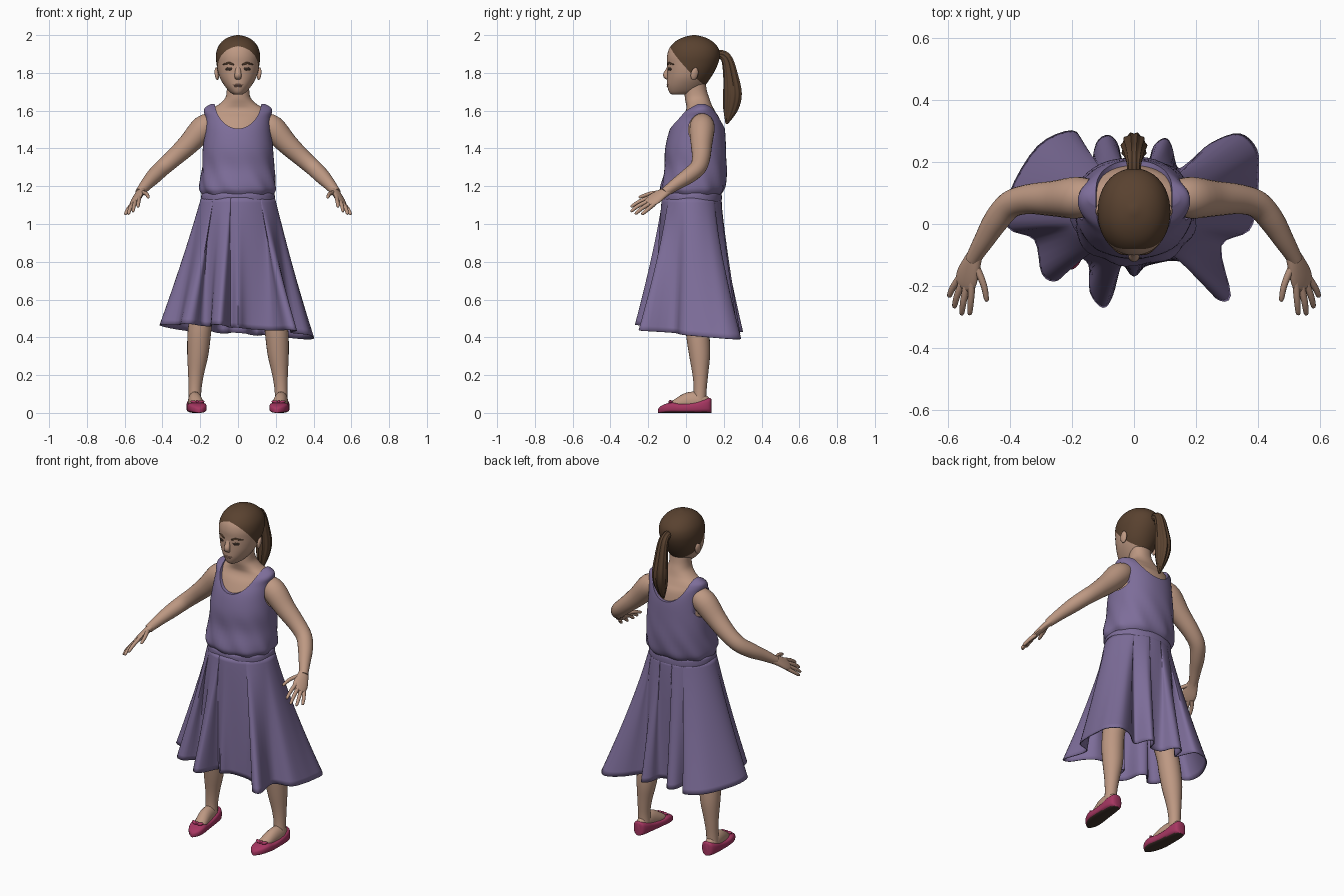
import bpy, bmesh, math
from mathutils import Vector, Matrix

cube = bpy.data.objects.get("Cube")
if cube:
    bpy.data.objects.remove(cube, do_unlink=True)


def material(name, r, g, b):
    m = bpy.data.materials.new(name)
    m.use_nodes = True
    m.diffuse_color = (r, g, b, 1)
    shader = next(n for n in m.node_tree.nodes if n.type == 'BSDF_PRINCIPLED')
    shader.inputs["Base Color"].default_value = (r, g, b, 1)
    shader.inputs["Roughness"].default_value = 0.8
    return m


SKIN = material("skin", 0.51, 0.315, 0.225)
DRESS = material("purple_cloth", 0.205, 0.153, 0.32)
HAIR = material("brown_hair", 0.10, 0.054, 0.029)
SHOE = material("pink_leather", 0.38, 0.037, 0.12)
SOLE = material("dark_sole", 0.058, 0.035, 0.027)
LIPS = material("lips", 0.43, 0.235, 0.175)
EYES = material("dark_eyes", 0.035, 0.022, 0.016)
made = []


def smooth_points(pts, steps, closed=False):
    """Catmull-Rom interpolation of tuples of any length."""
    n, out = len(pts), []
    for i in range(n if closed else n - 1):
        ids = [i - 1, i, i + 1, i + 2]
        p = [pts[k % n] if closed else pts[min(max(k, 0), n - 1)] for k in ids]
        for s in range(steps):
            t = s / steps
            out.append(tuple(0.5 * (2 * b + (c - a) * t + (2*a - 5*b + 4*c - d) * t * t
                                    + (3*b - a - 3*c + d) * t ** 3) for a, b, c, d in zip(*p)))
    return out if closed else out + [tuple(pts[-1])]


def finish(bm, name, *mats):
    bmesh.ops.recalc_face_normals(bm, faces=bm.faces[:])
    me = bpy.data.meshes.new(name)
    bm.to_mesh(me)
    bm.free()
    for m in mats:
        me.materials.append(m)
    ob = bpy.data.objects.new(name, me)
    bpy.context.scene.collection.objects.link(ob)
    made.append(ob)
    return ob


def skin_rings(rings, caps=True):
    bm = bmesh.new()
    loops = [[bm.verts.new(p) for p in ring] for ring in rings]
    n = len(loops[0])
    for a, b in zip(loops, loops[1:]):
        for i in range(n):
            bm.faces.new((a[i], a[(i + 1) % n], b[(i + 1) % n], b[i]))
    if caps:
        bm.faces.new(loops[0])
        bm.faces.new(loops[-1])
    bmesh.ops.recalc_face_normals(bm, faces=bm.faces[:])
    return bm


def power(v, e):
    return math.copysign(abs(v) ** e, v)


def body(rows, exponent=2.0, steps=4, segs=56, ripple=0.0, ripple_top=0.0):
    """Loft of level sections given as (z, half width, front y, back y)."""
    rings = []
    for z, hw, yf, yb in smooth_points(rows, steps):
        ring = []
        for i in range(segs):
            a = math.tau * i / segs
            k = 1 + ripple * math.sin(9 * a + 30 * z) * max(0, ripple_top - z)
            ring.append((hw * k * power(math.cos(a), 2 / exponent),
                         (yf + yb) / 2 + (yb - yf) / 2 * k * power(math.sin(a), 2 / exponent), z))
        rings.append(ring)
    return skin_rings(rings)


def tube(name, pts, mat, ref, side=1, segs=16, steps=4, ridges=0):
    """Tube through (x, y, z, radius across, radius along ref)."""
    path = smooth_points(pts, steps)
    rings = []
    for i, p in enumerate(path):
        t = Vector(path[min(i + 1, len(path) - 1)][:3]) - Vector(path[max(i - 1, 0)][:3])
        u = t.cross(Vector(ref)).normalized()
        v = u.cross(t).normalized()
        ring = []
        for k in range(segs):
            a = math.tau * k / segs
            g = 1 + (0.07 * math.cos(ridges * a) if ridges else 0)
            q = Vector(p[:3]) + u * p[3] * g * math.cos(a) + v * p[4] * g * math.sin(a)
            ring.append((q.x * side, q.y, q.z))
        rings.append(ring)
    return finish(skin_rings(rings), name, mat)


def round_tube(name, pts, mat, ref, side=1, **kw):
    return tube(name, [(*p, p[3]) for p in pts], mat, ref, side, **kw)


def blob(name, loc, size, mat, side=1, turn=(0, 0, 0)):
    bm = bmesh.new()
    bmesh.ops.create_uvsphere(bm, u_segments=20, v_segments=12, radius=1)
    rot = Matrix.Rotation(turn[2], 4, 'Z') @ Matrix.Rotation(turn[1], 4, 'Y') @ Matrix.Rotation(turn[0], 4, 'X')
    bm.transform(Matrix.Diagonal((side, 1, 1, 1)) @ Matrix.Translation(loc) @ rot @ Matrix.Diagonal((*size, 1)))
    return finish(bm, name, mat)


# Skin torso and neck
finish(body([(1.35, .172, -.095, .195), (1.45, .168, -.085, .195), (1.55, .16, -.04, .18),
             (1.59, .162, -.008, .158), (1.612, .14, .002, .146), (1.634, .1, .0, .135),
             (1.665, .069, -.006, .124), (1.7, .06, -.006, .112), (1.74, .06, .0, .105)], 2.2),
       "chest_and_neck", SKIN)

# Bodice: closed form, cut for the neckline and armholes
bodice = finish(body([(1.15, .18, -.115, .175), (1.165, .192, -.125, .192), (1.185, .201, -.133, .203),
                      (1.22, .2, -.13, .21), (1.3, .191, -.113, .215), (1.4, .186, -.11, .212),
                      (1.5, .175, -.086, .206), (1.56, .173, -.052, .192), (1.595, .181, -.022, .17),
                      (1.617, .174, .012, .15), (1.634, .145, .045, .12)], 2.2, ripple=.12, ripple_top=1.42),
                "bodice", DRESS)


def cutter(loc, axis, size):
    bm = bmesh.new()
    bmesh.ops.create_cone(bm, cap_ends=True, segments=64, radius1=1, radius2=1, depth=1)
    bm.transform(Matrix.Translation(loc) @ Matrix.Diagonal((*size, 1)) @ Matrix.Rotation(math.pi / 2, 4, axis))
    ob = finish(bm, "cutter", DRESS)
    made.remove(ob)
    ob.hide_render = True
    return ob


cutters = [cutter((0, 0, 1.66), 'X', (.125, 1, .155))]
cutters += [cutter((s * .25, .085, 1.5), 'Y', (.2, .072, .085)) for s in (1, -1)]
bpy.context.view_layer.objects.active = bodice
for c in cutters:
    mod = bodice.modifiers.new("opening", 'BOOLEAN')
    mod.operation = 'DIFFERENCE'
    mod.object = c
    bpy.ops.object.modifier_apply(modifier=mod.name)
    bpy.data.objects.remove(c, do_unlink=True)

# Waistband
finish(body([(1.115, .19, -.12, .184), (1.125, .195, -.126, .189), (1.155, .194, -.126, .189),
             (1.165, .188, -.12, .184)], 2.1), "waistband", DRESS)

# Skirt: waist ellipse widening to a plain flare, with folds growing towards the hem
hem = [(.40, .16), (.395, .24), (.34, .29), (.25, .26), (.18, .2), (.14, .18), (.12, .25), (.1, .275),
       (.065, .25), (.04, .19), (-.03, .19), (-.055, .26), (-.085, .285), (-.12, .26), (-.14, .18),
       (-.165, .25), (-.2, .3), (-.31, .25), (-.4, .1), (-.405, -.01), (-.32, -.05), (-.295, -.16),
       (-.245, -.18), (-.19, -.11), (-.145, -.13), (-.14, -.22), (-.1, -.268), (-.07, -.23), (-.04, -.13),
       (0, -.168), (.05, -.125), (.16, -.12), (.22, -.165), (.265, -.238), (.31, -.23), (.28, -.07),
       (.37, -.02), (.395, .07)]
outline = smooth_points(hem, 4, closed=True)
rows = 26
rings = []
for r in range(rows + 1):
    t = r / rows
    flare, fold = t ** .85, t ** 1.35
    ring = []
    for hx, hy in outline:
        a = math.atan2((hy - .035) / .16, hx / .2)
        ex, ey = .3 * math.cos(a), .03 + .2 * math.sin(a)
        wx, wy = .192 * math.cos(a), .03 + .155 * math.sin(a)
        hz = .438 - .07 * hx - .08 * hy
        ring.append((wx + (ex - wx) * flare + (hx - ex) * fold,
                     wy + (ey - wy) * flare + (hy - ey) * fold, 1.14 + (hz - 1.14) * t))
    rings.append(ring)
skirt = finish(skin_rings(rings, caps=False), "skirt", DRESS)
thick = skirt.modifiers.new("cloth", 'SOLIDIFY')
thick.thickness = .005
thick.offset = 0

# Head, with the hair marked off by a clean hairline slanting back and down each side
bm = body([(1.685, .022, -.074, .0), (1.698, .043, -.089, .06), (1.73, .07, -.099, .098),
           (1.77, .094, -.1, .128), (1.81, .107, -.1, .152), (1.85, .114, -.1, .17), (1.89, .117, -.1, .179),
           (1.93, .109, -.088, .172), (1.965, .086, -.058, .142), (1.988, .052, -.015, .1),
           (2.0, .008, .035, .052)], 2.1)
point = Vector((0, 0, 1.853))
bmesh.ops.bisect_plane(bm, geom=bm.verts[:] + bm.edges[:] + bm.faces[:], dist=1e-5,
                       plane_co=point, plane_no=(1, 0, 0))
for s in (1, -1):
    normal = Vector((s * .25, 1.1, 1))
    half = [f for f in bm.faces if f.calc_center_median().x * s > 0]
    geom = list({e for f in half for e in f.edges} | {v for f in half for v in f.verts}) + half
    bmesh.ops.bisect_plane(bm, geom=geom, dist=1e-5, plane_co=point, plane_no=normal)
    for f in bm.faces:
        centre = f.calc_center_median()
        if centre.x * s > 0:
            f.material_index = int((centre - point).dot(normal) > 0)
finish(bm, "head", SKIN, HAIR)

# Ponytail
tube("ponytail", [(0, .15, 1.895, .022, .022), (0, .19, 1.896, .024, .022), (0, .218, 1.868, .029, .028),
                  (0, .236, 1.79, .037, .035), (0, .247, 1.69, .047, .041), (0, .236, 1.61, .038, .03),
                  (0, .215, 1.53, .006, .006)], HAIR, (1, 0, 0), segs=48, steps=6, ridges=11)

# Nose and mouth
tube("nose", [(0, -.088, 1.85, .006, .012), (0, -.096, 1.818, .01, .014), (0, -.106, 1.788, .016, .018),
              (0, -.094, 1.77, .009, .016)], SKIN, (1, 0, 0))
blob("upper_lip", (0, -.094, 1.737), (.027, .009, .004), LIPS)
blob("lower_lip", (0, -.092, 1.729), (.022, .01, .005), LIPS)

PALM = (-.5, .12, -.585)
for s, label in ((1, "left"), (-1, "right")):
    # Face details
    blob(label + "_eye", (.047, -.086, 1.821), (.021, .006, .0095), EYES, s, (0, .08, .42))
    round_tube(label + "_eyebrow", [(.022, -.097, 1.843, .004), (.048, -.089, 1.852, .006),
                                    (.08, -.064, 1.844, .003)], HAIR, (0, 0, 1), s, segs=8)
    blob(label + "_ear", (.112, .045, 1.795), (.011, .02, .034), SKIN, s, (-.2, .15, .25))

    # Arm, hand and fingers
    round_tube(label + "_arm", [(.12, .09, 1.54, .05), (.18, .085, 1.51, .067), (.26, .082, 1.425, .057),
                                (.34, .08, 1.35, .048), (.4, .062, 1.297, .044), (.445, .01, 1.253, .041),
                                (.482, -.05, 1.213, .033), (.512, -.1, 1.177, .026), (.52, -.115, 1.166, .024)],
               SKIN, PALM, s, segs=24)
    tube(label + "_palm", [(.508, -.09, 1.18, .024, .021), (.524, -.13, 1.158, .035, .018),
                           (.538, -.17, 1.132, .043, .016), (.546, -.2, 1.114, .036, .012),
                           (.549, -.21, 1.108, .01, .005)], SKIN, PALM, s)
    fingers = {"thumb": ((.51, -.135, 1.168), (.485, -.195, 1.16), (.474, -.25, 1.14)),
               "index": ((.522, -.185, 1.143), (.526, -.245, 1.12), (.53, -.293, 1.09)),
               "middle": ((.538, -.19, 1.125), (.55, -.25, 1.098), (.556, -.293, 1.065)),
               "ring": ((.55, -.18, 1.115), (.57, -.23, 1.085), (.58, -.27, 1.052)),
               "little": ((.56, -.17, 1.105), (.584, -.205, 1.075), (.597, -.235, 1.05))}
    for finger, (a, b, c) in fingers.items():
        near_tip = tuple(Vector(b).lerp(Vector(c), .85))
        round_tube(f"{label}_{finger}_finger", [(*a, .012), (*b, .0105), (*near_tip, .008), (*c, .002)],
                   SKIN, PALM, s, segs=10, steps=3)

    # Leg and foot
    round_tube(label + "_leg", [(.11, .04, 1.0, .085), (.15, .04, .75, .08), (.192, .055, .52, .063),
                                (.205, .062, .42, .062), (.213, .072, .31, .056), (.223, .076, .2, .041),
                                (.228, .075, .12, .034), (.229, .072, .06, .035)], SKIN, (0, 1, 0), s, segs=24)
    tube(label + "_foot", [(.23, .115, .05, .03, .025), (.23, .07, .06, .05, .035), (.225, .01, .058, .05, .037),
                           (.215, -.05, .045, .03, .036), (.21, -.09, .03, .015, .03)], SKIN, (1, 0, 0), s)

    # Flat shoe with a dark sole
    profile = [(.134, .229, .014, .072), (.125, .229, .033, .08), (.09, .229, .043, .072), (.03, .226, .046, .055),
               (-.03, .222, .049, .05), (-.075, .216, .05, .056), (-.115, .21, .04, .045),
               (-.138, .207, .022, .032), (-.147, .206, .006, .02)]
    rings = [[(s * (cx + hw * power(math.cos(a), .8)), y, h / 2 + h / 2 * power(math.sin(a), .55))
              for a in (math.tau * i / 32 for i in range(32))] for y, cx, hw, h in smooth_points(profile, 4)]
    bm = skin_rings(rings)
    for f in bm.faces:
        f.material_index = int(f.normal.z < -.85)
    finish(bm, label + "_shoe", SHOE, SOLE)

    # Bow on the toe
    for d in (-1, 1):
        blob(f"{label}_bow_loop", (.215 + d * .019, -.082, .058), (.019, .011, .008), SHOE, s, (0, -d * .2, d * .3))
    blob(label + "_bow_knot", (.215, -.083, .059), (.008, .009, .009), SHOE, s)

# Smooth shading with sharp edges kept
bpy.ops.object.select_all(action='DESELECT')
for ob in made:
    ob.select_set(True)
bpy.context.view_layer.objects.active = made[0]
bpy.ops.object.shade_smooth_by_angle(angle=math.radians(50))
